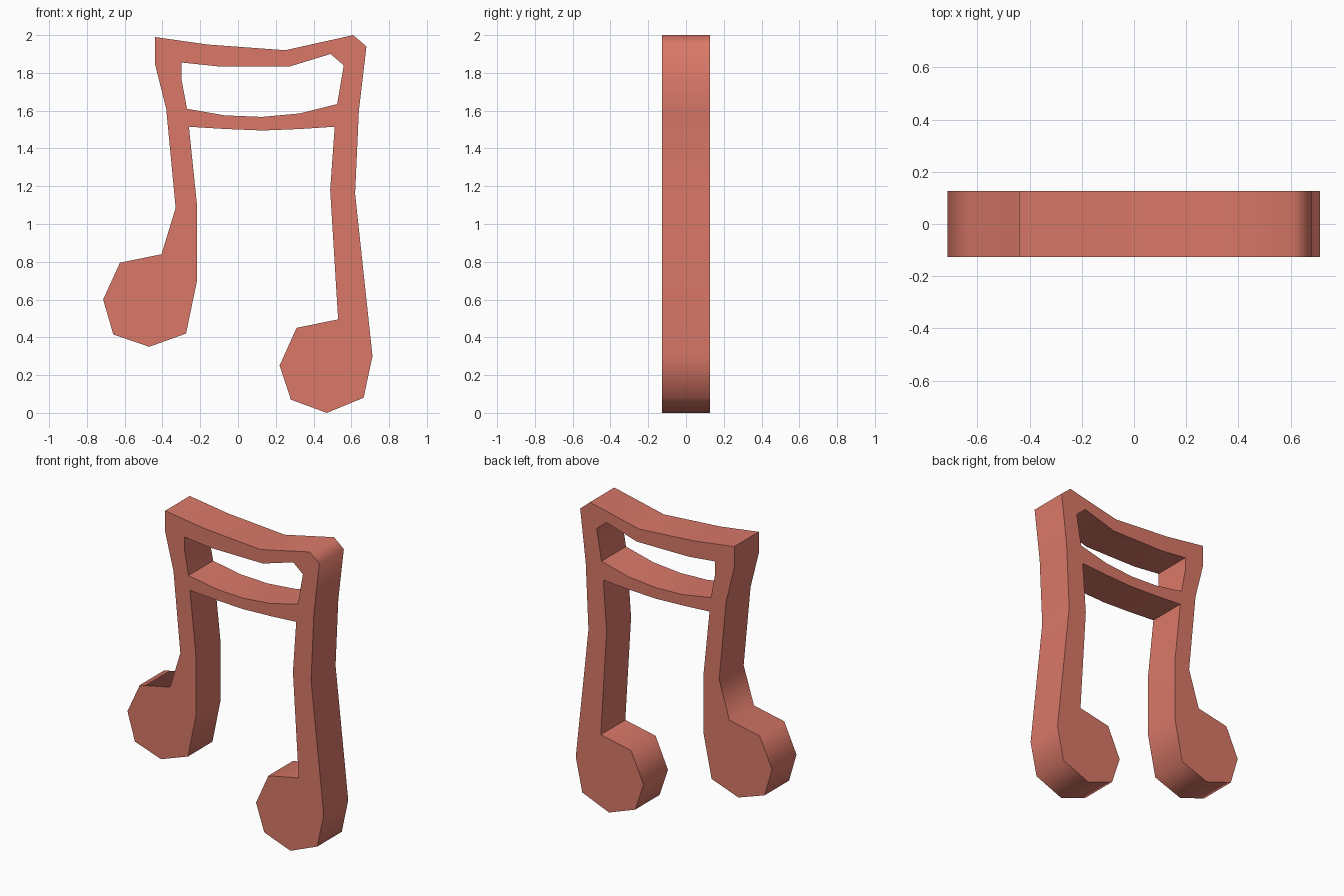
import bpy, bmesh, math

if "Cube" in bpy.data.objects:
    bpy.data.objects.remove(bpy.data.objects["Cube"])

HALF_DEPTH = 0.127

# Outer silhouette (x, z), clockwise from the top left corner
OUTLINE = [
    # top beam
    (-0.44, 1.99), (-0.16, 1.95), (0.25, 1.92), (0.61, 2.0), (0.68, 1.94),
    # right stem, outer side
    (0.64, 1.60), (0.62, 1.16), (0.712, 0.30),
    # right note head
    (0.665, 0.08), (0.47, 0.0), (0.28, 0.07), (0.22, 0.25), (0.31, 0.45), (0.53, 0.495),
    # right stem, inner side
    (0.488, 1.18), (0.512, 1.515),
    # underside of the lower beam
    (0.33, 1.503), (0.13, 1.495), (-0.07, 1.503), (-0.26, 1.515),
    # left stem, inner side
    (-0.217, 1.10), (-0.217, 0.70),
    # left note head
    (-0.275, 0.42), (-0.47, 0.35), (-0.66, 0.415), (-0.714, 0.60), (-0.625, 0.795), (-0.405, 0.84),
    # left stem, outer side
    (-0.33, 1.085), (-0.38, 1.61), (-0.44, 1.85),
]

# Window between the two beams
WINDOW = [
    (-0.30, 1.855), (-0.30, 1.77), (-0.27, 1.61), (-0.07, 1.575), (0.125, 1.567),
    (0.325, 1.585), (0.525, 1.635), (0.56, 1.84), (0.49, 1.90), (0.27, 1.833), (-0.11, 1.835),
]


def add_loop(curve, points):
    spline = curve.splines.new('POLY')
    spline.points.add(len(points) - 1)
    for p, (x, z) in zip(spline.points, points):
        p.co = (x, z, 0, 1)
    spline.use_cyclic_u = True


# Filled, extruded profile stood upright
curve = bpy.data.curves.new("beamed_notes", 'CURVE')
curve.dimensions = '2D'
curve.fill_mode = 'BOTH'
curve.extrude = HALF_DEPTH
for loop in (OUTLINE, WINDOW):
    add_loop(curve, loop)
obj = bpy.data.objects.new("beamed_notes", curve)
bpy.context.collection.objects.link(obj)
obj.rotation_euler.x = math.pi / 2
bpy.context.view_layer.objects.active = obj
obj.select_set(True)
bpy.ops.object.convert(target='MESH')
obj = bpy.context.object
bpy.ops.object.transform_apply(location=False, rotation=True, scale=False)

# Weld the caps to the walls
bm = bmesh.new()
bm.from_mesh(obj.data)
bmesh.ops.remove_doubles(bm, verts=bm.verts, dist=0.0005)
bmesh.ops.recalc_face_normals(bm, faces=bm.faces)
bm.to_mesh(obj.data)
bm.free()

# Smooth walls, crisp flat caps
bpy.ops.object.shade_smooth_by_angle(angle=math.radians(65))

mat = bpy.data.materials.new("coral")
mat.diffuse_color = (0.70, 0.19, 0.14, 1)
mat.use_nodes = True
mat.node_tree.nodes["Principled BSDF"].inputs["Base Color"].default_value = mat.diffuse_color
obj.data.materials.clear()
obj.data.materials.append(mat)
